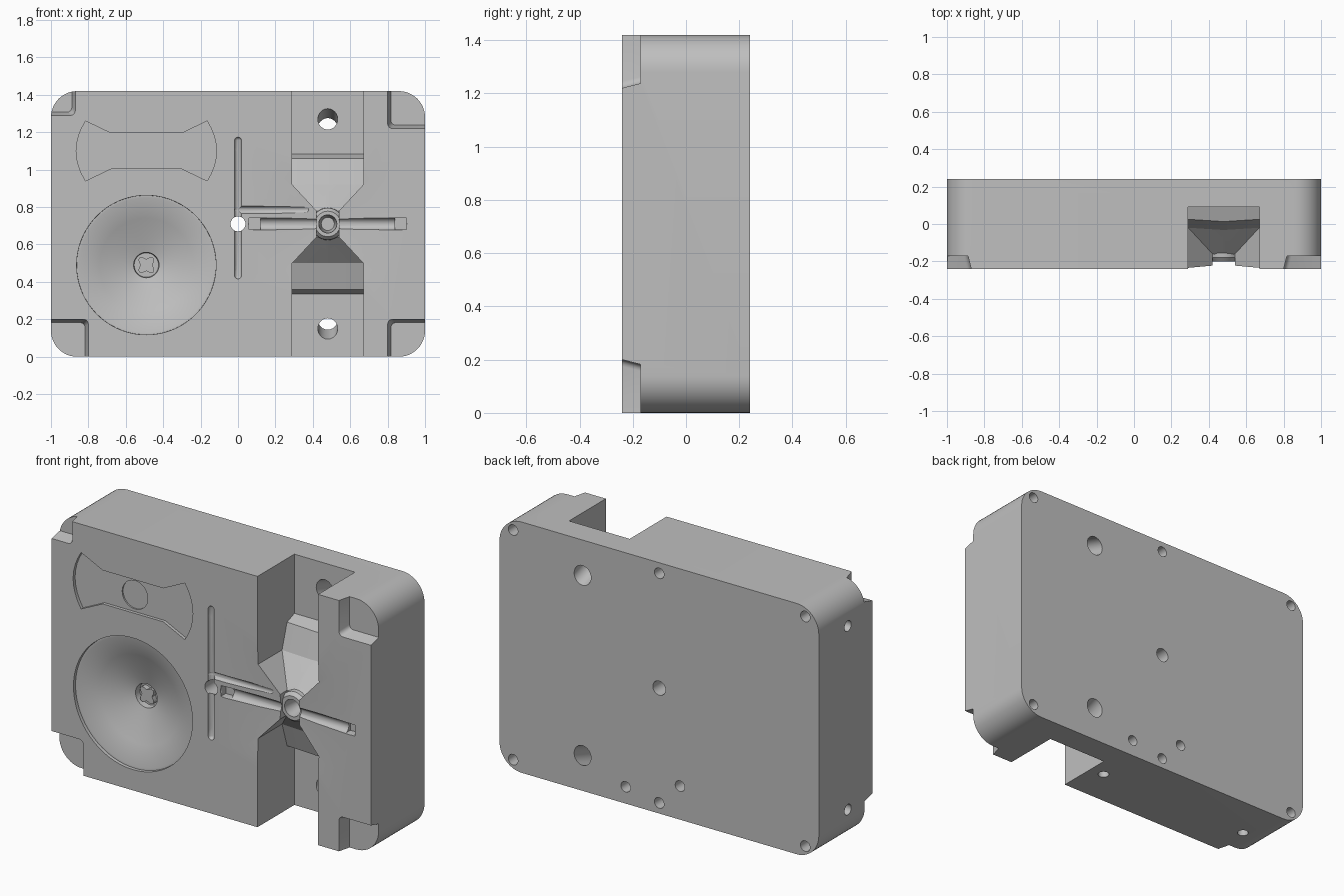
import bpy, bmesh, math
from mathutils import Vector

cube = bpy.data.objects.get("Cube")
if cube:
    bpy.data.objects.remove(cube, do_unlink=True)

FRONT, BACK, MID, TOP = -0.24, 0.24, 0.71, 1.42

steel = bpy.data.materials.new("mould_grey")
steel.use_nodes = True
steel.diffuse_color = (0.52, 0.52, 0.52, 1)
steel.node_tree.nodes["Principled BSDF"].inputs["Base Color"].default_value = (0.52, 0.52, 0.52, 1)


def finish(name, bm):
    bmesh.ops.recalc_face_normals(bm, faces=bm.faces[:])
    mesh = bpy.data.meshes.new(name)
    bm.to_mesh(mesh)
    bm.free()
    obj = bpy.data.objects.new(name, mesh)
    bpy.context.collection.objects.link(obj)
    mesh.materials.append(steel)
    return obj


def loft(name, rings):
    """Closed solid through matching rings of points."""
    bm = bmesh.new()
    loops = [[bm.verts.new(p) for p in ring] for ring in rings]
    n = len(loops[0])
    for a, b in zip(loops, loops[1:]):
        for i in range(n):
            j = (i + 1) % n
            bm.faces.new((a[i], a[j], b[j], b[i]))
    bm.faces.new(loops[0])
    bm.faces.new(loops[-1][::-1])
    return finish(name, bm)


def prism(name, outline, y0, y1):
    return loft(name, [[(x, y, z) for x, z in outline] for y in (y0, y1)])


def box(name, x0, x1, z0, z1, y0, y1):
    return prism(name, [(x0, z0), (x1, z0), (x1, z1), (x0, z1)], y0, y1)


def circle(x, z, r, n=48):
    return [(x + r * math.cos(math.tau * i / n), z + r * math.sin(math.tau * i / n)) for i in range(n)]


def lathe(name, x, z, profile, n=64):
    return loft(name, [[(px, y, pz) for px, pz in circle(x, z, r, n)] for y, r in profile])


def rod(name, p0, p1, r, n=24):
    """Straight cylinder between two points."""
    p0, p1 = Vector(p0), Vector(p1)
    q = (p1 - p0).to_track_quat('Z', 'Y')
    ring = [q @ Vector((x, y, 0)) for x, y in circle(0, 0, r, n)]
    return loft(name, [[p + v for v in ring] for p in (p0, p1)])


def capsule(name, x0, z0, x1, z1, r):
    """Round-ended rod lying in the front face."""
    a, b = Vector((x0, FRONT, z0)), Vector((x1, FRONT, z1))
    bm = bmesh.new()
    bmesh.ops.create_uvsphere(bm, u_segments=16, v_segments=9, radius=r)
    q = (b - a).to_track_quat('Z', 'Y')
    for v in bm.verts:
        v.co = q @ v.co + (b if v.co.z > 0 else a)
    return finish(name, bm)


def combine(body, tool, operation='DIFFERENCE'):
    tool.hide_render = True
    mod = body.modifiers.new(tool.name, 'BOOLEAN')
    mod.operation, mod.object, mod.solver = operation, tool, 'EXACT'
    bpy.context.view_layer.objects.active = body
    bpy.ops.object.modifier_apply(modifier=mod.name)
    bpy.data.objects.remove(tool, do_unlink=True)


# Rounded main block
R = 0.14
outline = []
for k, (cx, cz) in enumerate([(1 - R, TOP - R), (R - 1, TOP - R), (R - 1, R), (1 - R, R)]):
    for i in range(13):
        t = math.pi / 2 * (k + i / 12)
        outline.append((cx + R * math.cos(t), cz + R * math.sin(t)))
block = prism("mould_block", outline, FRONT, BACK)


def cut(tool):
    combine(block, tool)


# Tapered locating pockets at the four corners
for sx, sz, size in [(-1, -1, 0.2), (1, -1, 0.2), (1, 1, 0.2), (-1, 1, 0.13)]:
    rings = []
    for y, s in [(FRONT - 0.02, size + 0.005), (-0.17, size - 0.018)]:
        r = 0.025
        pts = [(-0.1, -0.1), (s, -0.1)]
        pts += [(s - r + r * math.cos(t), s - r + r * math.sin(t))
                for t in (math.pi / 8 * i for i in range(5))]
        pts += [(-0.1, s)]
        rings.append([(sx * (1 - u), y, MID + sz * (MID - w)) for u, w in pts])
    cut(loft("corner_pocket", rings))

# Shallow cone around the sprue
cut(lathe("sprue_dip", 0.48, MID, [(FRONT - 0.02, 0.385), (FRONT, 0.38), (-0.22, 0.05)]))

# Hourglass slot: each half narrows and rises toward the middle
for side in (-1, 1):
    rings = []
    for dz, half, floor in [(0.8, 0.19, 0.09), (0.375, 0.19, 0.09), (0.35, 0.19, 0.025),
                            (0.21, 0.19, -0.02), (0.07, 0.06, -0.16), (-0.01, 0.06, -0.16)]:
        z = MID + side * dz
        rings.append([(0.48 - half, -0.3, z), (0.48 + half, -0.3, z), (0.48 + half, floor, z),
                      (0.48, floor - (0.0 if dz > 0.36 else 0.012), z), (0.48 - half, floor, z)])
    cut(loft("slot", rings))
    # Slanted bolt holes through the slot floor
    cut(rod("bolt_hole", (0.48, 0.04, MID + side * 0.577), (0.48, 0.29, MID + side * 0.493), 0.053))

# Dish cavity with a cross-shaped core
cut(lathe("dish", -0.49, 0.49, [(-0.3, 0.375), (-0.222, 0.372), (-0.222, 0.36), (-0.18, 0.25),
                                 (-0.14, 0.14), (-0.12, 0.068), (-0.085, 0.065)], 96))
star = []
for i in range(32):
    t = math.tau * i / 32
    r = 0.043 + 0.011 * math.cos(4 * (t - math.pi / 4))
    star.append((-0.49 + r * math.cos(t), 0.49 + r * math.sin(t)))
combine(block, prism("dish_core", star, -0.115, -0.05), 'UNION')

# Shallow bow-tie cavity with curved ends
quarter = [(0.19, 0.095), (0.325, 0.16)]
quarter += [(0.375 - 0.05 * (w / 0.16) ** 2, w) for w in (0.12, 0.08, 0.04)]
right = quarter + [(0.375, 0)] + [(u, -w) for u, w in quarter[::-1]]
bow = right + [(-u, -w) for u, w in right]
cut(prism("bow_tie", [(-0.49 + u, 1.1 + w) for u, w in bow], -0.3, -0.222))
cut(prism("bow_tie_pin", circle(-0.49, 1.1, 0.08), -0.3, -0.214))

# Runner channels
for name, x0, z0, x1, z1, r in [
        ("main_runner", 0, 0.435, 0, 1.155, 0.019), ("upper_gate", -0.09, 1.1, 0, 1.1, 0.018),
        ("lower_gate", -0.09, 0.485, 0, 0.485, 0.018), ("feed_runner", 0, 0.785, 0.365, 0.785, 0.02),
        ("sprue_runner_right", 0.09, MID, 0.42, MID, 0.033),
        ("sprue_runner_left", 0.54, MID, 0.87, MID, 0.033)]:
    cut(capsule(name, x0, z0, x1, z1, r))
for x in (0.06, 0.84):
    cut(box("runner_end", x, x + 0.06, MID - 0.031, MID + 0.031, -0.3, -0.195))

# Raised ring at the sprue
combine(block, lathe("sprue_ring", 0.48, MID, [(-0.1, 0.09), (-0.18, 0.085), (-0.2, 0.068)], 32), 'UNION')
cut(lathe("sprue_bore", 0.48, MID, [(-0.3, 0.05), (-0.18, 0.048), (-0.1, 0.035)], 32))

# Through hole and blind screw holes on the back
cut(rod("ejector_hole", (0, -0.3, MID), (0, 0.3, MID), 0.04))
screws = [(sx * 0.915, MID + sz * 0.65) for sx in (-1, 1) for sz in (-1, 1)]
screws += [(0, 1.36), (0, 0.06), (0.21, 0.095), (-0.13, 0.19)]
for x, z in screws:
    cut(rod("screw_hole", (x, 0.12, z), (x, 0.3, z), 0.03))

# Cooling ports in one side and the underside
for z in (0.19, 1.23):
    cut(rod("side_port", (-1.1, -0.02, z), (-0.85, -0.02, z), 0.03))
for x in (-0.79, 0.2):
    cut(rod("bottom_port", (x, -0.02, -0.1), (x, -0.02, 0.13), 0.03))

# Smooth the round surfaces and keep the edges crisp
bpy.ops.object.select_all(action='DESELECT')
block.select_set(True)
bpy.context.view_layer.objects.active = block
bpy.ops.object.shade_smooth_by_angle(angle=math.radians(25))
